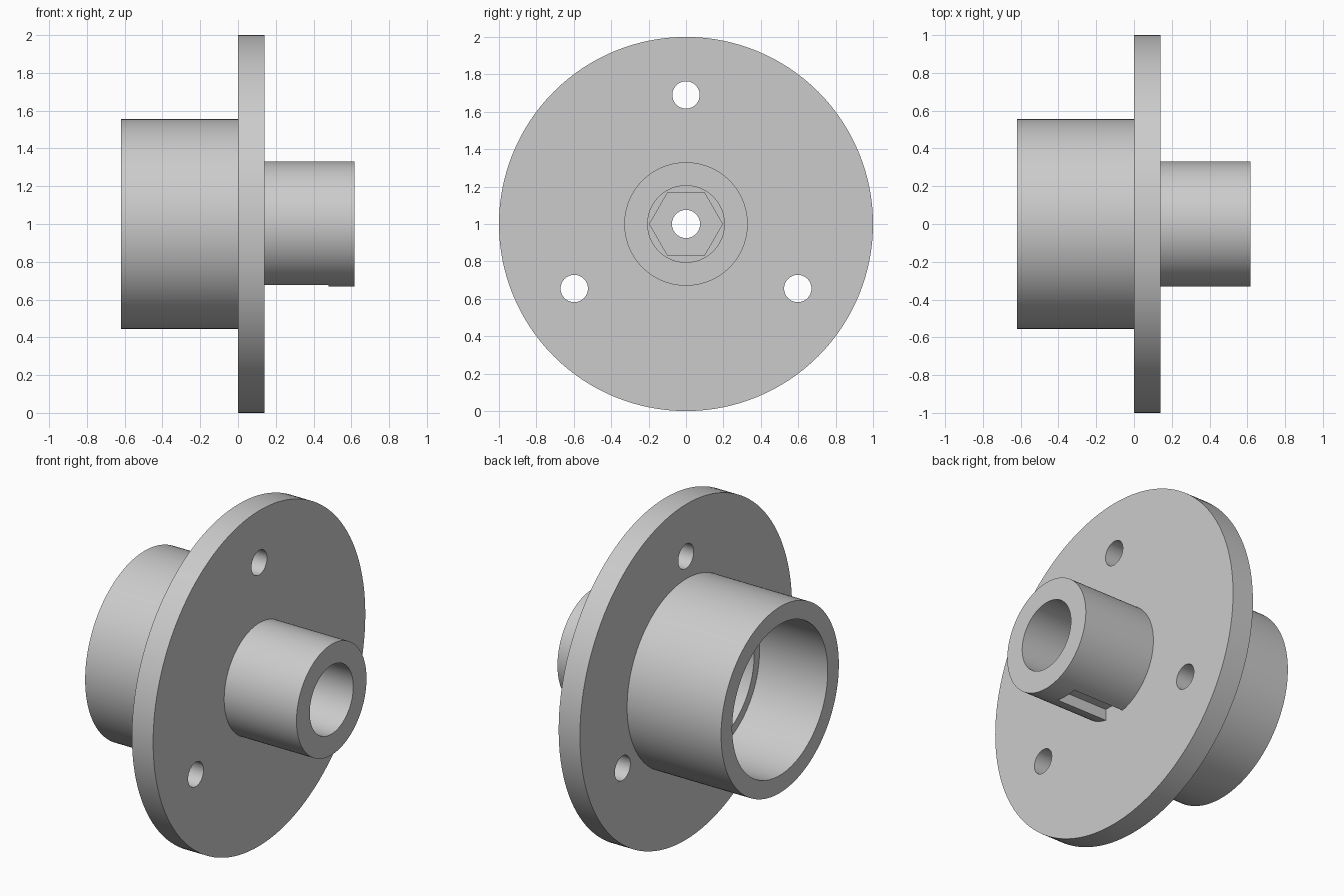
import bpy, bmesh, math
from mathutils import Matrix, Vector

if "Cube" in bpy.data.objects:
    bpy.data.objects.remove(bpy.data.objects["Cube"], do_unlink=True)

AXIS_Z = 1.0
SIDES = 128

grey = bpy.data.materials.new("light_grey")
grey.use_nodes = True
grey.diffuse_color = (0.6, 0.6, 0.6, 1)
grey.node_tree.nodes["Principled BSDF"].inputs["Base Color"].default_value = (0.6, 0.6, 0.6, 1)


def make_object(name, bm):
    bmesh.ops.recalc_face_normals(bm, faces=bm.faces)
    mesh = bpy.data.meshes.new(name)
    bm.to_mesh(mesh)
    bm.free()
    mesh.materials.append(grey)
    obj = bpy.data.objects.new(name, mesh)
    bpy.context.collection.objects.link(obj)
    return obj


def lathe(name, profile):
    """Revolve a closed (x, radius) profile about the horizontal axis."""
    bm = bmesh.new()
    verts = [bm.verts.new((x, 0, AXIS_Z + r)) for x, r in profile]
    edges = [bm.edges.new((verts[i - 1], verts[i])) for i in range(len(verts))]
    bmesh.ops.spin(bm, geom=verts + edges, cent=(0, 0, AXIS_Z), axis=(1, 0, 0),
                   angle=2 * math.pi, steps=SIDES, use_merge=True)
    bmesh.ops.remove_doubles(bm, verts=bm.verts, dist=1e-5)
    return make_object(name, bm)


def add_prism(bm, x0, x1, y, z, radius, sides, turn=0):
    """Prism along x, with its first corner turned from +y."""
    angles = [turn + 2 * math.pi * i / sides for i in range(sides)]
    ring = [bm.verts.new((x0, y + radius * math.cos(a), z + radius * math.sin(a))) for a in angles]
    face = bm.faces.new(ring)
    top = bmesh.ops.extrude_face_region(bm, geom=[face])["geom"]
    bmesh.ops.translate(bm, verts=[v for v in top if isinstance(v, bmesh.types.BMVert)],
                        vec=Vector((x1 - x0, 0, 0)))


# Hub, flange and boss, with stepped bores on both ends
body = lathe("flanged_hub", [
    (-0.62, 0.45), (-0.62, 0.555), (0, 0.555), (0, 1), (0.14, 1),
    (0.14, 0.33), (0.617, 0.33), (0.617, 0.205), (0.2, 0.205), (0.2, 0.075),
    (-0.05, 0.075), (-0.05, 0.4), (-0.17, 0.4), (-0.17, 0.45)])

cut = bmesh.new()
# Three mounting holes through the flange
for k in range(3):
    a = math.radians(90 + 120 * k)
    add_prism(cut, -0.1, 0.25, 0.69 * math.cos(a), AXIS_Z + 0.69 * math.sin(a), 0.073, 48)
# Hexagonal pocket at the bottom of the boss bore
add_prism(cut, 0.1, 0.25, 0, AXIS_Z, 0.195, 6)
# Keyway under the boss
bmesh.ops.create_cube(cut, size=1, matrix=Matrix.Translation((0.31, 0, AXIS_Z - 0.33))
                      @ Matrix.Diagonal((0.34, 0.14, 0.15, 1)))
cutter = make_object("cutter", cut)
cutter.hide_render = True

mod = body.modifiers.new("cuts", "BOOLEAN")
mod.operation = "DIFFERENCE"
mod.solver = "EXACT"
mod.object = cutter

bpy.ops.object.select_all(action="DESELECT")
body.select_set(True)
bpy.context.view_layer.objects.active = body
bpy.ops.object.modifier_apply(modifier=mod.name)
bpy.data.objects.remove(cutter, do_unlink=True)
bpy.ops.object.shade_smooth_by_angle(angle=math.radians(30))
